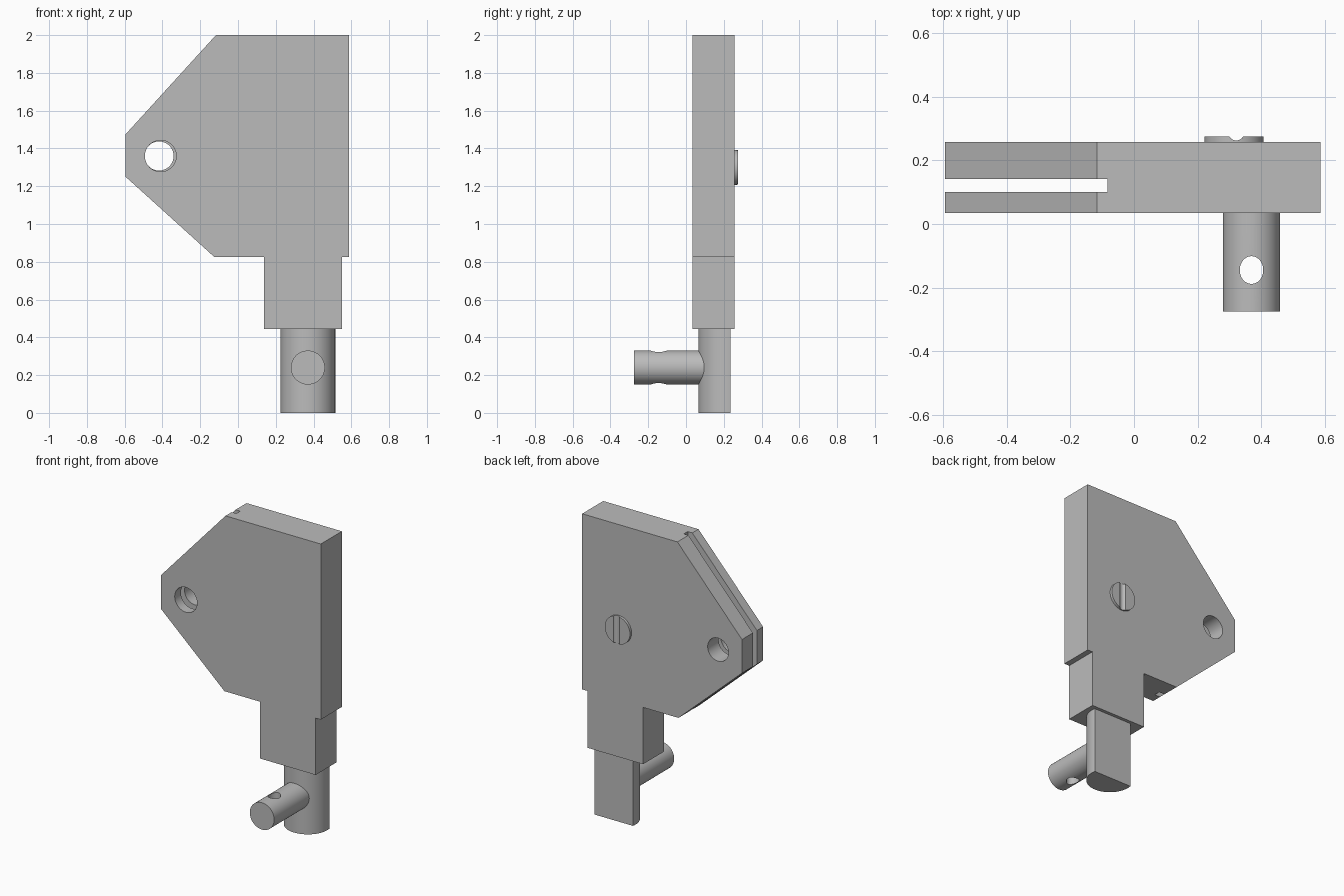
import bpy, bmesh, math
from mathutils import Matrix

if "Cube" in bpy.data.objects:
    bpy.data.objects.remove(bpy.data.objects["Cube"], do_unlink=True)

grey = bpy.data.materials.new("plain grey")
grey.use_nodes = True
GREY = (0.5, 0.5, 0.5, 1)
grey.diffuse_color = GREY
grey.node_tree.nodes["Principled BSDF"].inputs["Base Color"].default_value = GREY


def finish(name, bm):
    bmesh.ops.recalc_face_normals(bm, faces=bm.faces)
    me = bpy.data.meshes.new(name)
    bm.to_mesh(me)
    bm.free()
    me.materials.append(grey)
    ob = bpy.data.objects.new(name, me)
    bpy.context.collection.objects.link(ob)
    return ob


def slab(name, outline, y0, y1):
    """Extrude an x-z outline along y."""
    bm = bmesh.new()
    face = bm.faces.new([bm.verts.new((x, y0, z)) for x, z in outline])
    new = bmesh.ops.extrude_face_region(bm, geom=[face])["geom"]
    verts = [v for v in new if isinstance(v, bmesh.types.BMVert)]
    bmesh.ops.translate(bm, verts=verts, vec=(0, y1 - y0, 0))
    return finish(name, bm)


def box(name, x0, x1, y0, y1, z0, z1):
    return slab(name, [(x0, z0), (x1, z0), (x1, z1), (x0, z1)], y0, y1)


def rod(name, center, radius, length, axis="Z", stretch=1):
    """Cylinder about its center; stretch scales it along y."""
    bm = bmesh.new()
    bmesh.ops.create_cone(bm, cap_ends=True, segments=64, radius1=radius,
                          radius2=radius, depth=length)
    turn = Matrix.Rotation(math.pi / 2, 4, "X") if axis == "Y" else Matrix()
    bm.transform(Matrix.Translation(center) @ Matrix.Diagonal((1, stretch, 1, 1)) @ turn)
    return finish(name, bm)


def cut(ob, *cutters):
    for c in cutters:
        mod = ob.modifiers.new("cut", "BOOLEAN")
        mod.operation, mod.solver, mod.object = "DIFFERENCE", "EXACT", c
        bpy.context.view_layer.objects.active = ob
        bpy.ops.object.modifier_apply(modifier=mod.name)
        bpy.data.objects.remove(c, do_unlink=True)


FRONT, BACK = 0.035, 0.258
STEM_X = 0.37

# Plate with stepped neck, split on its pointed side
plate = slab("plate", [(-0.117, 2), (0.588, 2), (0.588, 0.825), (0.55, 0.825),
                       (0.55, 0.445), (0.137, 0.445), (0.137, 0.825),
                       (-0.125, 0.825), (-0.595, 1.25), (-0.595, 1.475)], FRONT, BACK)
cut(plate,
    box("slot", -0.7, -0.083, 0.1, 0.142, 0.7, 2.1),
    rod("front_hole", (-0.41, 0.05, 1.36), 0.083, 0.14, "Y"),
    rod("back_hole", (-0.418, 0.2, 1.36), 0.077, 0.14, "Y"))

# Round stem with a flat back
stem = rod("stem", (STEM_X, 0.21, 0.2225), 0.145, 0.445)
cut(stem, box("stem_flat", 0, 0.8, 0.236, 0.5, -0.1, 0.6))

# Cross pin with an oval hole near its end
pin = rod("cross_pin", (STEM_X, -0.0625, 0.24), 0.09, 0.425, "Y")
cut(pin, rod("pin_hole", (STEM_X, -0.145, 0.24), 0.037, 0.4, stretch=1.18))

# Screw head with a rounded driver groove
screw = rod("screw_head", (0.315, 0.263, 1.3), 0.093, 0.025, "Y")
cut(screw, rod("groove", (0.322, 0.288, 1.3), 0.025, 0.4))

for ob in (plate, stem, pin, screw):
    bpy.ops.object.select_all(action="DESELECT")
    ob.select_set(True)
    bpy.context.view_layer.objects.active = ob
    bpy.ops.object.shade_smooth_by_angle(angle=math.radians(30))
